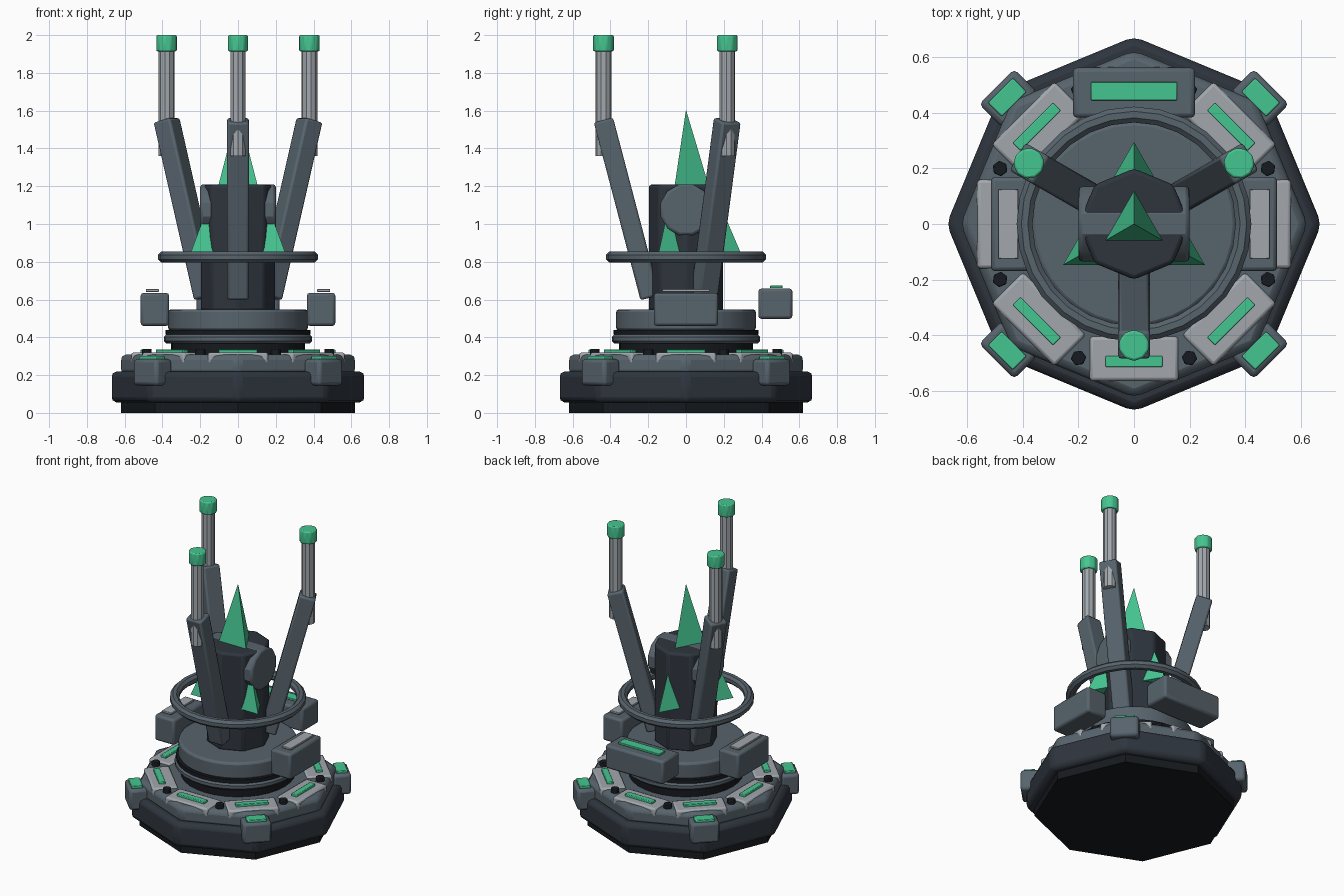
import bpy, bmesh
from math import radians, pi, sin, cos
from mathutils import Vector, Matrix

if "Cube" in bpy.data.objects:
    bpy.data.objects.remove(bpy.data.objects["Cube"])


def material(name, rgb):
    m = bpy.data.materials.new(name)
    m.diffuse_color = (*rgb, 1)
    m.use_nodes = True
    m.node_tree.nodes["Principled BSDF"].inputs["Base Color"].default_value = m.diffuse_color
    return m


BLACK = material("black", (0.008, 0.010, 0.013))
DARK = material("dark_slate", (0.028, 0.036, 0.048))
SLATE = material("slate", (0.095, 0.125, 0.15))
LIGHT = material("light_grey", (0.36, 0.39, 0.42))
GREEN = material("green", (0.06, 0.56, 0.28))


def finish(name, bm, mat, bevel=0.0, segments=2, smooth=True, matrix=None):
    bmesh.ops.remove_doubles(bm, verts=bm.verts, dist=1e-5)
    bmesh.ops.recalc_face_normals(bm, faces=bm.faces)
    me = bpy.data.meshes.new(name)
    bm.to_mesh(me)
    bm.free()
    ob = bpy.data.objects.new(name, me)
    bpy.context.collection.objects.link(ob)
    me.materials.append(mat)
    if matrix is not None:
        ob.matrix_world = matrix
    if bevel:
        mod = ob.modifiers.new("bevel", "BEVEL")
        mod.width, mod.segments = bevel, segments
        mod.limit_method, mod.angle_limit = "ANGLE", radians(30)
    if smooth:
        bpy.ops.object.select_all(action="DESELECT")
        ob.select_set(True)
        bpy.context.view_layer.objects.active = ob
        bpy.ops.object.shade_smooth_by_angle(angle=radians(30))
    return ob


def lathe(name, profile, sides, mat, closed=False, start=0.0, **kw):
    """Spin (radius, z) points round z; closed makes a ring, otherwise ends are capped."""
    bm = bmesh.new()
    rings = [[bm.verts.new((r * cos(start + 2 * pi * i / sides),
                            r * sin(start + 2 * pi * i / sides), z))
              for i in range(sides)] for r, z in profile]
    pairs = list(zip(rings, rings[1:]))
    if closed:
        pairs.append((rings[-1], rings[0]))
    else:
        bm.faces.new(rings[0])
        if profile[-1][0] > 0:
            bm.faces.new(rings[-1])
    for a, b in pairs:
        for i in range(sides):
            j = (i + 1) % sides
            bm.faces.new((a[i], a[j], b[j], b[i]))
    return finish(name, bm, mat, **kw)


def torus(name, major, minor, z, sides, mat):
    pts = [(major + minor * cos(pi / 8 + k * pi / 4), z + minor * sin(pi / 8 + k * pi / 4))
           for k in range(8)]
    return lathe(name, pts, sides, mat, closed=True)


def box(name, size, mat, matrix, bevel=0.0):
    bm = bmesh.new()
    bmesh.ops.create_cube(bm, size=1)
    bmesh.ops.scale(bm, vec=size, verts=bm.verts)
    return finish(name, bm, mat, bevel=bevel, matrix=matrix)


def polar(deg, r, z):
    """Frame at an angle round z: local x points outward."""
    return Matrix.Rotation(radians(deg), 4, "Z") @ Matrix.Translation((r, 0, z))


# Octagonal base
lathe("base_foot", [(0.62, 0), (0.62, 0.07)], 8, BLACK)
lathe("base_body", [(0.675, 0.055), (0.675, 0.22)], 8, DARK, bevel=0.03)
lathe("base_deck", [(0.625, 0.2), (0.625, 0.31)], 8, SLATE, bevel=0.03)

# Deck plates with glowing strips, and bolts between them
for k in range(8):
    a = 45 * k
    box("deck_plate", (0.16, 0.32, 0.06), LIGHT, polar(a, 0.485, 0.29), 0.012)
    box("deck_strip", (0.04, 0.205, 0.022), GREEN, polar(a, 0.495, 0.325), 0.004)
    lathe("deck_bolt", [(0.028, -0.03), (0.028, 0.03)], 6, BLACK, bevel=0.004,
          matrix=polar(a + 22.5, 0.522, 0.308))

# Corner pods
for a in (45, 135, 225, 315):
    box("corner_pod", (0.12, 0.18, 0.14), SLATE, polar(a, 0.64, 0.215), 0.018)
    box("corner_pod_light", (0.07, 0.125, 0.024), GREEN, polar(a, 0.645, 0.289), 0.004)

# Turntable drum
lathe("collar", [(0.355, 0.29), (0.355, 0.41), (0.385, 0.415), (0.385, 0.44)], 32, BLACK)
torus("collar_ring", 0.368, 0.027, 0.392, 32, SLATE)
lathe("drum", [(0.37, 0.435), (0.37, 0.548)], 32, SLATE, bevel=0.015)

# Floating side boxes and rear box
for a in (0, 180):
    box("side_box", (0.15, 0.34, 0.175), SLATE, polar(a, 0.44, 0.548), 0.015)
    box("side_box_lid", (0.07, 0.25, 0.014), LIGHT, polar(a, 0.453, 0.648), 0.003)
box("rear_box", (0.18, 0.44, 0.16), SLATE, polar(90, 0.473, 0.578), 0.015)
box("rear_box_strip", (0.065, 0.31, 0.014), GREEN, polar(90, 0.478, 0.667), 0.003)

# Central column with cross hub and halo ring
lathe("column", [(0.2, 0.54), (0.2, 1.208)], 8, DARK, bevel=0.015)
lathe("cross_hub", [(0.14, -0.2), (0.14, 0.2)], 12, SLATE, bevel=0.015, start=pi / 12,
      matrix=Matrix.Translation((0, 0, 1.075)) @ Matrix.Rotation(pi / 2, 4, "Y"))
torus("halo_ring", 0.394, 0.031, 0.825, 28, SLATE)

# Crystal spikes: one on top, three round the column
lathe("top_spike", [(0.136, 1.15), (0, 1.605)], 3, GREEN, start=pi / 2, smooth=False)
for a in (90, 210, 330):
    lathe("side_spike", [(0.105, -0.01), (0, 0.235)], 3, GREEN, smooth=False,
          matrix=polar(a, 0.19, 0.845))

# Three leaning arms with upright rods and glowing caps
low, high = Vector((0.19, 0, 0.61)), Vector((0.437, 0, 1.55))
span = high - low
lean = Matrix.Translation((low + high) / 2) @ Vector((0, 0, 1)).rotation_difference(span).to_matrix().to_4x4()
for a in (30, 150, 270):
    turn = Matrix.Rotation(radians(a), 4, "Z")
    box("arm", (0.105, 0.115, span.length), SLATE, turn @ lean, 0.012)
    lathe("arm_rod", [(0.042, 1.36), (0.042, 1.93)], 10, LIGHT, matrix=polar(a, 0.437, 0))
    lathe("arm_cap", [(0.056, 1.914), (0.056, 2.0)], 10, GREEN, bevel=0.008,
          matrix=polar(a, 0.437, 0))
